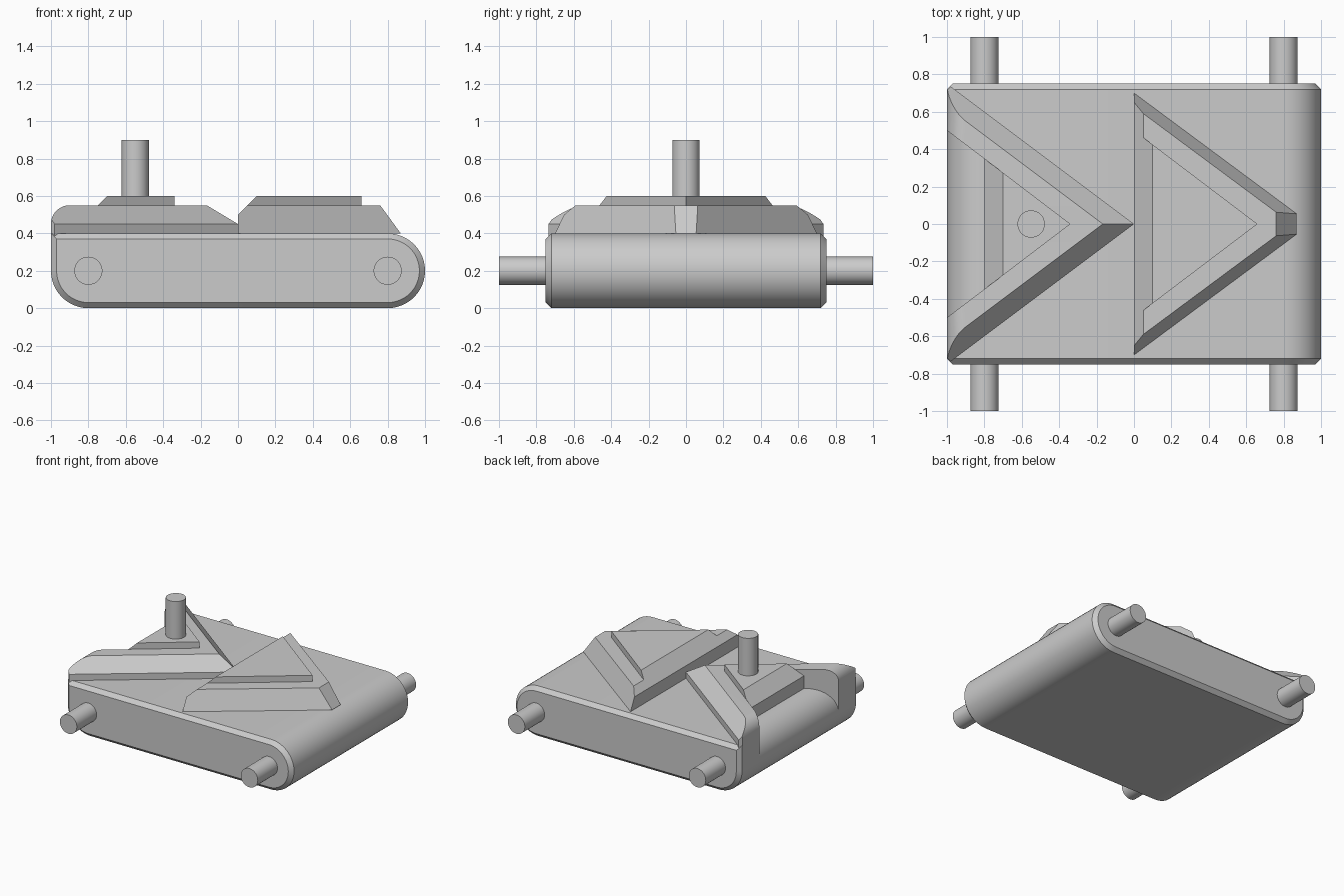
import bpy, bmesh, math
from mathutils import Vector

cube = bpy.data.objects.get("Cube")
if cube:
    bpy.data.objects.remove(cube, do_unlink=True)

grey = bpy.data.materials.new("plain_grey")
grey.use_nodes = True
COLOUR = (0.6, 0.6, 0.6, 1)
grey.diffuse_color = COLOUR
grey.node_tree.nodes["Principled BSDF"].inputs["Base Color"].default_value = COLOUR


def finish(name, bm):
    """Turn a bmesh into a shaded, coloured object."""
    bmesh.ops.recalc_face_normals(bm, faces=bm.faces)
    mesh = bpy.data.meshes.new(name)
    bm.to_mesh(mesh)
    bm.free()
    mesh.materials.append(grey)
    ob = bpy.data.objects.new(name, mesh)
    bpy.context.collection.objects.link(ob)
    bpy.ops.object.select_all(action="DESELECT")
    ob.select_set(True)
    bpy.context.view_layer.objects.active = ob
    bpy.ops.object.shade_smooth_by_angle(angle=math.radians(25))
    return ob


def loft(name, rings):
    """Skin a row of matching closed rings and cap both ends."""
    bm = bmesh.new()
    rows = [[bm.verts.new(p) for p in ring] for ring in rings]
    for a, b in zip(rows, rows[1:]):
        for i in range(len(a)):
            j = (i + 1) % len(a)
            bm.faces.new((a[i], a[j], b[j], b[i]))
    bm.faces.new(rows[0])
    bm.faces.new(rows[-1])
    return finish(name, bm)


def cut_prism(name, outline, z0, z1, cuts=()):
    """Upright prism trimmed by planes given as (point, outward normal)."""
    bm = bmesh.new()
    low = [bm.verts.new((x, y, z0)) for x, y in outline]
    high = [bm.verts.new((x, y, z1)) for x, y in outline]
    bm.faces.new(low)
    bm.faces.new(high)
    for i in range(len(low)):
        j = (i + 1) % len(low)
        bm.faces.new((low[i], low[j], high[j], high[i]))
    for point, normal in cuts:
        bmesh.ops.recalc_face_normals(bm, faces=bm.faces)
        bmesh.ops.bisect_plane(
            bm, geom=bm.verts[:] + bm.edges[:] + bm.faces[:], dist=1e-6,
            plane_co=point, plane_no=Vector(normal).normalized(), clear_outer=True)
        rim = [e for e in bm.edges if e.is_boundary]
        if rim:
            bmesh.ops.holes_fill(bm, edges=rim, sides=0)
    return finish(name, bm)


def cylinder(name, radius, start, end):
    start, end = Vector(start), Vector(end)
    axis = end - start
    turn = axis.to_track_quat("Z", "Y")
    circle = [turn @ Vector((radius * math.cos(a), radius * math.sin(a), 0))
              for a in (math.tau * i / 40 for i in range(40))]
    return loft(name, [[p + start for p in circle], [p + end for p in circle]])


# Body: round-ended slab with chamfered sides
def slab_ring(y, radius, steps=24):
    ring = []
    for side in (1, -1):
        for i in range(steps + 1):
            a = math.pi * i / steps - side * math.pi / 2
            ring.append((side * 0.8 + radius * math.cos(a), y, 0.2 + radius * math.sin(a)))
    return ring


loft("body", [slab_ring(-0.75, 0.17), slab_ring(-0.72, 0.2),
              slab_ring(0.72, 0.2), slab_ring(0.75, 0.17)])

# Axle pins and upright post
for label, x in (("left", 0.8), ("right", -0.8)):
    cylinder(label + "_axle", 0.075, (x, -1, 0.2), (x, 1, 0.2))
cylinder("post", 0.073, (-0.55, 0, 0.5), (-0.55, 0, 0.9))

# Swept arms with bevelled outer edges, rounded ends and square corners below
round_end = []
for i in range(9):
    a = math.radians(5 + 10 * i)
    n = Vector((-math.cos(a), 0, math.sin(a)))
    round_end.append((Vector((-0.9, 0, 0.45)) + 0.1 * n, n))
for label, s in (("back", 1), ("front", -1)):
    arm = [(0, 0), (-0.98, 0.735 * s), (-1, 0.715 * s), (-1, 0.5 * s), (-0.34, 0)]
    cut_prism(label + "_arm", arm, 0.38, 0.55,
              [((0, 0, 0.45), (0.6, 0.8 * s, 1))] + round_end)
    corner = [(-1, 0.5 * s), (-0.8, 0.35 * s), (-0.8, 0.75 * s),
              (-0.97, 0.75 * s), (-1, 0.72 * s)]
    cut_prism(label + "_corner", corner, 0.2, 0.4, [((0, 0.75 * s, 0.37), (0, s, 1))])

# Raised plate between the arms
cut_prism("arm_plate", [(-0.34, 0), (-0.8, 0.35), (-0.8, -0.35)], 0.35, 0.6,
          [((-0.8, 0, 0.5), (-1, 0, 1))])

# Arrow wedge with sloping sides, blunt tip and bevelled back
back_bevel = ((0, 0, 0.5), (-1, 0, 1))
slopes = [((0, 0.7 * s, 0.4), (0.596, 0.803 * s, 0.39)) for s in (1, -1)]
cut_prism("arrow_wedge", [(0, 0.7), (0.87, 0.055), (0.87, -0.055), (0, -0.7)], 0.4, 0.55,
          slopes + [((0.87, 0, 0.4), (1, 0, 0.733)), back_bevel])
cut_prism("arrow_plate", [(0, 0.5), (0.66, 0), (0, -0.5)], 0.55, 0.6, [back_bevel])
